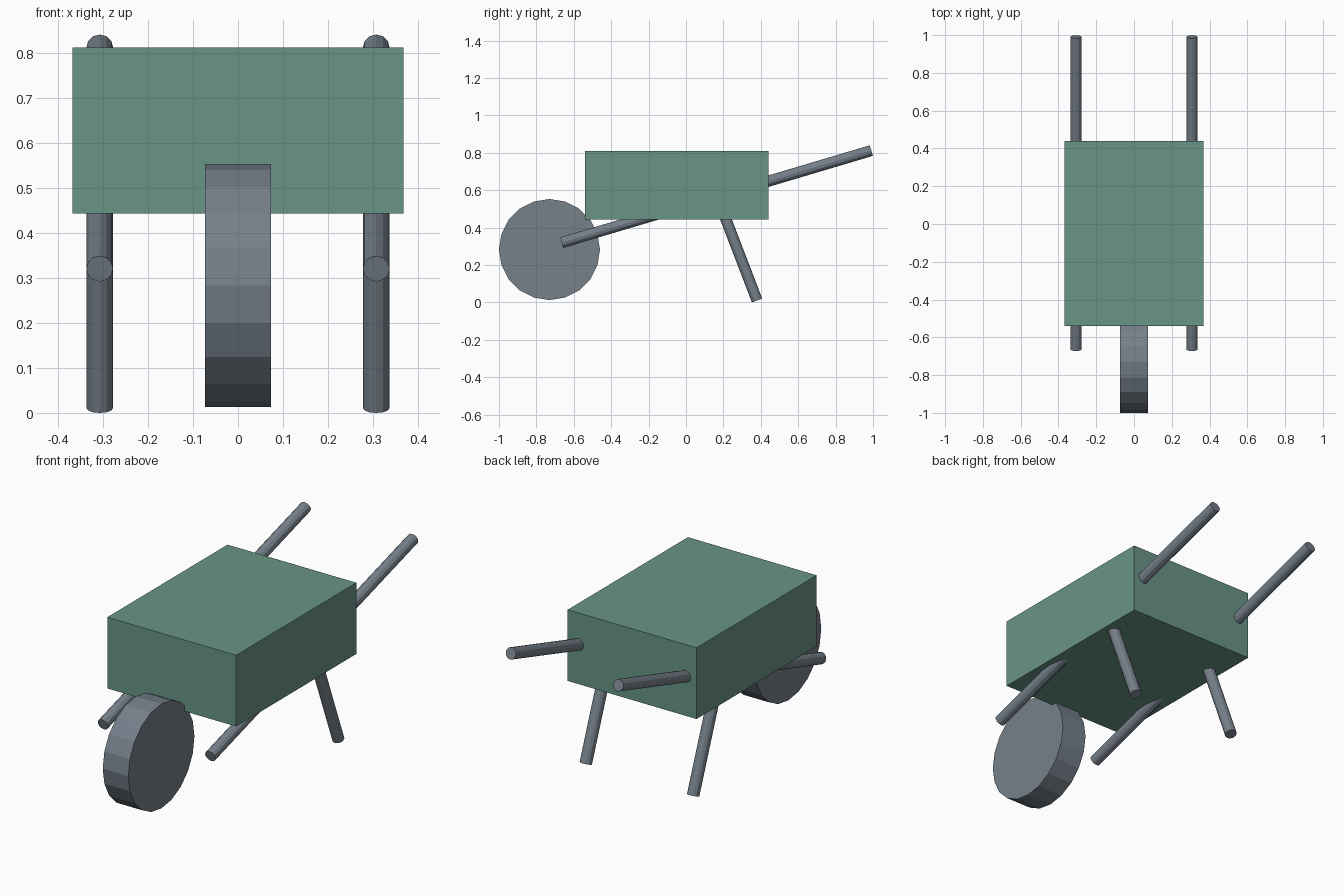
import bpy
import math
from mathutils import Vector

if "Cube" in bpy.data.objects:
    bpy.data.objects.remove(bpy.data.objects["Cube"])


def material(name, color):
    m = bpy.data.materials.new(name)
    m.diffuse_color = (*color, 1.0)
    m.use_nodes = True
    m.node_tree.nodes["Principled BSDF"].inputs["Base Color"].default_value = m.diffuse_color
    return m


green = material("tray green", (0.14, 0.30, 0.235))
grey = material("steel grey", (0.18, 0.215, 0.255))


def rod(name, start, end, radius, sides, spin=0.0):
    """Flat-faced closed cylinder running between two points."""
    a, b = Vector(start), Vector(end)
    bpy.ops.mesh.primitive_cylinder_add(vertices=sides, radius=radius, depth=(b - a).length)
    ob = bpy.context.object
    ob.name = name
    ob.rotation_mode = 'QUATERNION'
    ob.rotation_quaternion = (b - a).to_track_quat('Z', 'Y')
    ob.location = (a + b) / 2
    ob.data.materials.append(grey)
    return ob


# Closed box tray
x, y0, y1, z0, z1 = 0.368, -0.541, 0.440, 0.443, 0.811
bpy.ops.mesh.primitive_cube_add(size=1, location=(0, (y0 + y1) / 2, (z0 + z1) / 2))
tray = bpy.context.object
tray.name = "tray"
tray.scale = (2 * x, y1 - y0, z1 - z0)
tray.data.materials.append(green)

# Front wheel, 20 sides, axis along x
rod("wheel", (-0.073, -0.73, 0.283), (0.073, -0.73, 0.283), 0.27, 20)

# Handles run through the tray; legs lean back under it
lean = math.radians(21)
foot = Vector((0, 0.380, 0.0105))
top = foot + 0.58 * Vector((0, -math.sin(lean), math.cos(lean)))
for side, label in ((-1, "left"), (1, "right")):
    sx = side * 0.307
    rod(label + "_handle", (sx, -0.664, 0.320), (sx, 0.991, 0.812), 0.0295, 12)
    rod(label + "_leg", (sx, foot.y, foot.z), (sx, top.y, top.z), 0.0295, 12)
